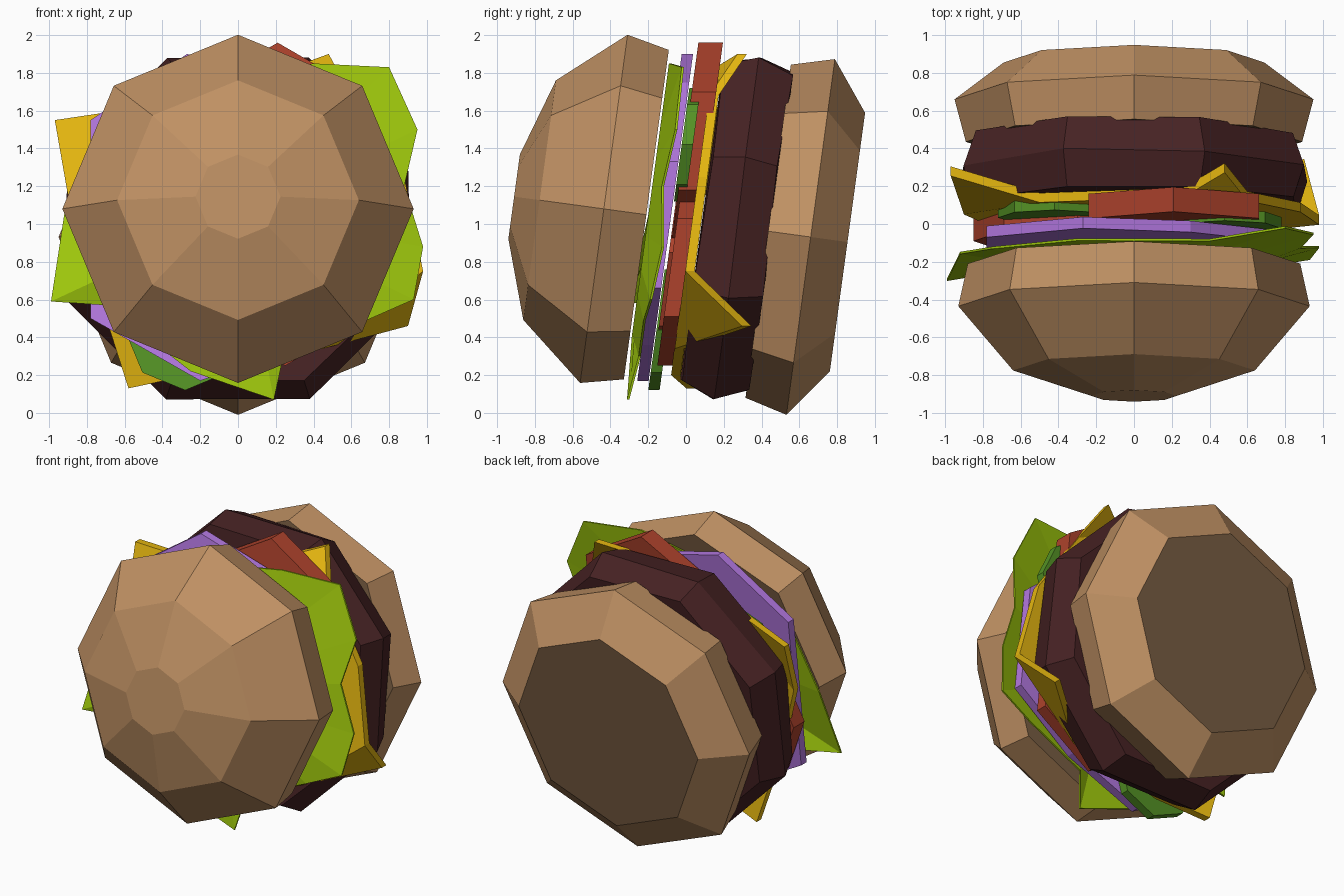
import bpy, math, random

if "Cube" in bpy.data.objects:
    bpy.data.objects.remove(bpy.data.objects["Cube"])

random.seed(4)
S, C = 0.135, 0.991          # lean of the whole stack, whose top faces -y


def material(name, rgb):
    m = bpy.data.materials.new(name)
    m.diffuse_color = (*rgb, 1)
    m.use_nodes = True
    m.node_tree.nodes["Principled BSDF"].inputs["Base Color"].default_value = m.diffuse_color
    return m


BUN = material("bun brown", (0.52, 0.28, 0.125))
CUT = material("bun dark flat side", (0.187, 0.109, 0.054))
MEAT = material("patty dark brown", (0.062, 0.016, 0.017))
LEAF = material("lettuce green", (0.36, 0.60, 0.004))
CHEESE = material("cheese yellow", (0.77, 0.46, 0.005))
TOMATO = material("tomato red", (0.42, 0.055, 0.025))
ONION = material("onion purple", (0.46, 0.19, 0.76))
PICKLE = material("pickle green", (0.09, 0.29, 0.018))


def make(name, verts, faces, mat):
    me = bpy.data.meshes.new(name)
    me.from_pydata(verts, [], faces)
    me.materials.append(mat)
    ob = bpy.data.objects.new(name, me)
    bpy.context.collection.objects.link(ob)
    bpy.context.view_layer.objects.active = ob
    ob.select_set(True)
    bpy.ops.object.mode_set(mode='EDIT')
    bpy.ops.mesh.select_all(action='SELECT')
    bpy.ops.mesh.normals_make_consistent(inside=False)
    bpy.ops.object.mode_set(mode='OBJECT')
    ob.select_set(False)
    return ob


def lathe(name, rings, mat, phase=0, jitter=0.0, dark_caps=()):
    """Eight-sided body from (depth, radius) rings along the leaning axis."""
    verts, faces = [], []
    for y, r in rings:
        for i in range(8):
            a = math.pi / 4 * i + phase
            rr = r + random.uniform(-jitter, jitter)
            yy = y + random.uniform(-jitter, jitter)
            verts.append((rr * math.cos(a), yy + S * rr * math.sin(a),
                          1.021 - 0.136 * yy + C * rr * math.sin(a)))
    for k in range(len(rings) - 1):
        for i in range(8):
            j = (i + 1) % 8
            faces.append((k*8 + i, k*8 + j, k*8 + 8 + j, k*8 + 8 + i))
    n = len(verts)
    faces += [tuple(range(8)), tuple(range(n - 8, n))]
    ob = make(name, verts, faces, mat)
    if dark_caps:
        ob.data.materials.append(CUT)
        for k in dark_caps:              # 0 = first ring's cap, 1 = last ring's cap
            ob.data.polygons[len(faces) - 2 + k].material_index = 1
    return ob


def slab(name, outline, y, thick, mat, faces=None):
    """Slice from front-view (x, z, droop) points, thickened along the axis."""
    pts = [(p[0], p[1], p[2] if len(p) > 2 else 0) for p in outline]
    n = len(pts)
    verts = []
    for off in (-thick / 2, thick / 2):
        verts += [(x, y + d + off + 0.136 * (z - 1), z) for x, z, d in pts]
    top = faces or [tuple(range(n))]
    fs = [tuple(f) for f in top] + [tuple(n + i for i in reversed(f)) for f in top]
    edges = {}
    for f in top:
        for a, b in zip(f, f[1:] + f[:1]):
            edges[(a, b)] = 1
    fs += [(b, a, a + n, b + n) for a, b in edges if (b, a) not in edges]
    return make(name, verts, fs, mat)


def disc(cx, cz, r, sides=8, phase=0):
    return [(cx + r * math.cos(2 * math.pi * i / sides + phase),
             cz + r * math.sin(2 * math.pi * i / sides + phase)) for i in range(sides)]


# Buns and patty
lathe("top_bun", [(-0.21, 0.88), (-0.435, 0.93), (-0.775, 0.64), (-0.91, 0.225)],
      BUN, dark_caps=(0,))
lathe("bottom_bun", [(0.435, 0.89), (0.66, 0.95), (0.855, 0.69)], BUN, dark_caps=(0, 1))
lathe("patty", [(0.085, 0.92), (0.27, 0.985), (0.445, 0.91)], MEAT, math.pi / 8, 0.012)

# Lettuce: ragged thin leaf with a flat middle and a bent rim
rim = [(0.4, 1.85, -0.02), (0.8, 1.83, 0.05), (0.95, 1.5, 0.06), (0.88, 1.2, 0.03),
       (0.98, 0.88, 0.075), (0.93, 0.6, 0.05), (0.68, 0.49, 0.03), (0.24, 0.3, 0.03),
       (0.19, 0.07, 0.0), (-0.25, 0.22, 0.0), (-0.7, 0.57, 0.03), (-0.99, 0.59, -0.06),
       (-0.92, 1.05, 0.02), (-0.75, 1.4, 0), (-0.3, 1.72, 0)]
n = len(rim)
inner = []
for x, z, d in rim:
    h = math.hypot(x, z - 1.05)
    inner.append((x / h * 0.66, 1.05 + (z - 1.05) / h * 0.66, -0.02))
slab("lettuce", rim + inner, -0.18, 0.012, LEAF,
     [tuple(range(n, 2 * n))] +
     [(i, (i + 1) % n, n + (i + 1) % n, n + i) for i in range(n)])

# Onion
slab("onion", [(-0.78, 1.55), (-0.27, 1.9), (0.3, 1.75), (0.82, 1.33),
               (0.82, 0.66), (0.35, 0.36), (-0.2, 0.17), (-0.78, 0.5)], -0.115, 0.06, ONION)

# Pickle slices
for i, (x, z, y, r) in enumerate([(0.48, 1.42, -0.05, 0.3), (-0.42, 1.32, 0.02, 0.3),
                                  (-0.28, 0.44, -0.05, 0.32)]):
    slab(f"pickle_{i + 1}", disc(x, z, r), y, 0.06, PICKLE)

# Tomato slices
slab("tomato_1", disc(0.21, 1.44, 0.52, 6, math.pi / 2), 0.0, 0.13, TOMATO)
slab("tomato_2", disc(-0.3, 0.85, 0.55), -0.01, 0.12, TOMATO)
slab("tomato_3", disc(0.25, 0.77, 0.52, 6, math.pi / 2), -0.01, 0.08, TOMATO)

# Cheese: square slice with its four corners drooping over the patty
cheese = [(-0.97, 1.55, 0.15), (-0.9, 1.15), (-0.73, 0.6), (-0.58, 0.13, 0.09),
          (-0.25, 0.2), (0.45, 0.34), (0.9, 0.46, 0.34), (0.98, 0.75),
          (0.88, 1.25), (0.6, 1.68), (0.48, 1.9, 0.12), (0.26, 1.82), (-0.5, 1.62)]
slab("cheese", cheese, 0.055, 0.05, CHEESE,
     [(1, 2, 4, 5, 7, 8, 9, 11, 12), (0, 1, 12), (2, 3, 4), (5, 6, 7), (9, 10, 11)])
